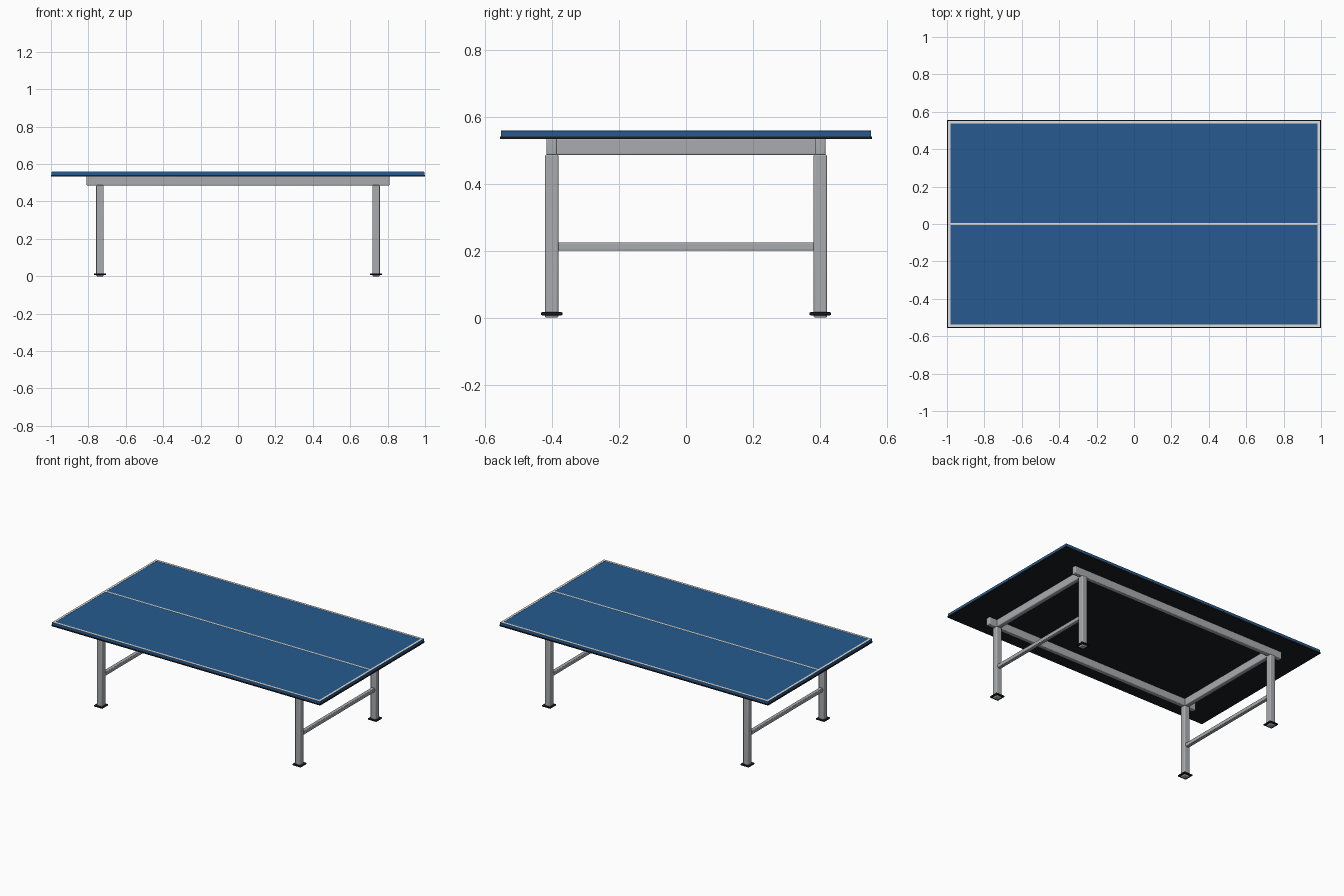
import bpy
import bmesh
import math

cube = bpy.data.objects.get("Cube")
if cube:
    bpy.data.objects.remove(cube, do_unlink=True)


def material(name, r, g, b):
    m = bpy.data.materials.new(name)
    m.use_nodes = True
    m.diffuse_color = (r, g, b, 1)
    m.node_tree.nodes["Principled BSDF"].inputs["Base Color"].default_value = (r, g, b, 1)
    return m


blue = material("blue paint", 0.02, 0.105, 0.28)
white = material("line white", 0.75, 0.74, 0.7)
steel = material("grey steel", 0.4, 0.41, 0.43)
black = material("black", 0.01, 0.012, 0.014)


def box(name, x, y, z, mat, bevel=0):
    """Box from (min, max) ranges, with optionally rounded edges."""
    bm = bmesh.new()
    bmesh.ops.create_cube(bm, size=1)
    for v in bm.verts:
        v.co = [lo + (hi - lo) * (c + 0.5) for c, (lo, hi) in zip(v.co, (x, y, z))]
    mesh = bpy.data.meshes.new(name)
    bm.to_mesh(mesh)
    bm.free()
    mesh.materials.append(mat)
    obj = bpy.data.objects.new(name, mesh)
    bpy.context.collection.objects.link(obj)
    if bevel:
        mod = obj.modifiers.new("rounded edges", "BEVEL")
        mod.width = bevel
        mod.segments = 3
        bpy.ops.object.select_all(action="DESELECT")
        obj.select_set(True)
        bpy.context.view_layer.objects.active = obj
        bpy.ops.object.shade_smooth_by_angle(angle=math.radians(35))
    return obj


def around(c, half):
    return (c - half, c + half)


LEG_X, LEG_Y = 0.738, 0.401
RAIL_Z = (0.485, 0.536)
TOP = 0.558

# Table top: dark backing board and blue playing surface
box("backing_board", (-1, 1), (-0.556, 0.556), (0.533, 0.541), black, 0.001)
box("playing_surface", (-0.997, 0.997), (-0.553, 0.553), (0.54, TOP), blue, 0.001)

# Painted lines
LINE_Z = (TOP - 0.001, TOP + 0.001)
box("centre_line", (-0.983, 0.983), around(0, 0.006), LINE_Z, white)
for s, side in ((-1, "right"), (1, "left")):
    box(side + "_end_line", around(s * 0.988, 0.007), (-0.538, 0.538), LINE_Z, white)
for s, side in ((-1, "front"), (1, "back")):
    box(side + "_side_line", (-0.995, 0.995), around(s * 0.545, 0.007), LINE_Z, white)
    # Long rail under the top
    box(side + "_rail", (-0.81, 0.81), around(s * LEG_Y, 0.016), RAIL_Z, steel, 0.005)

# End frames: cross rail, stretcher and two legs with feet
for sx, side in ((-1, "right"), (1, "left")):
    x = sx * LEG_X
    box(side + "_cross_rail", around(x, 0.016), around(0, LEG_Y - 0.01), RAIL_Z, steel, 0.005)
    box(side + "_stretcher", around(x, 0.0125), around(0, LEG_Y - 0.015), (0.2, 0.225), steel, 0.004)
    for sy, end in ((-1, "front"), (1, "back")):
        y = sy * LEG_Y
        box(f"{end}_{side}_leg", around(x, 0.02), around(y, 0.02), (0, 0.487), steel, 0.005)
        box(f"{end}_{side}_foot", around(x, 0.032), around(y, 0.032), (0.007, 0.016), black, 0.003)
